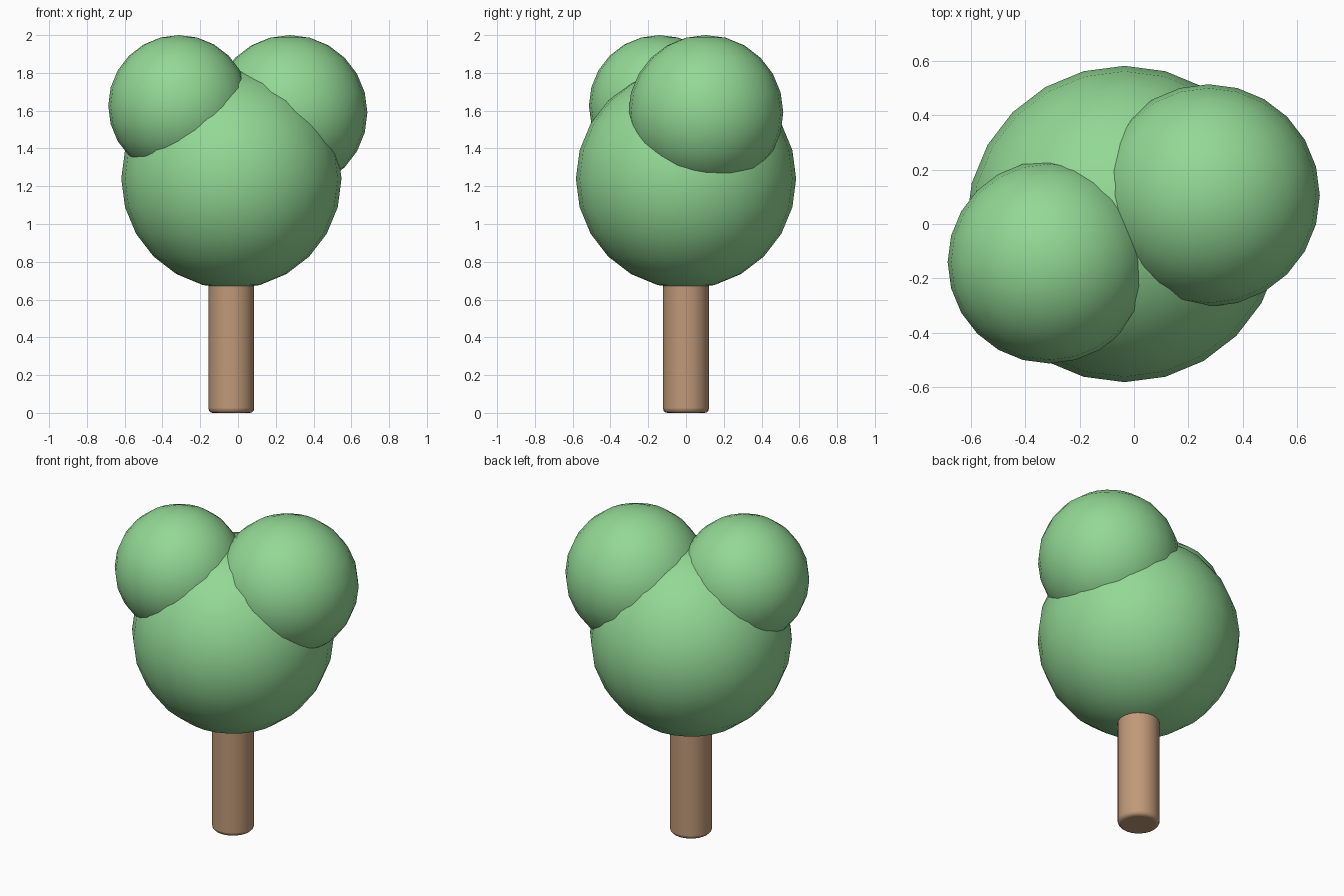
import bpy
import math

cube = bpy.data.objects.get("Cube")
if cube:
    bpy.data.objects.remove(cube, do_unlink=True)


def make_material(name, rgb):
    mat = bpy.data.materials.new(name)
    mat.use_nodes = True
    color = (*rgb, 1.0)
    mat.diffuse_color = color
    mat.node_tree.nodes["Principled BSDF"].inputs["Base Color"].default_value = color
    return mat


leaf_green = make_material("leaf green", (0.29, 0.69, 0.30))
bark_brown = make_material("bark brown", (0.53, 0.32, 0.19))


def add_foliage(name, center, radius):
    bpy.ops.mesh.primitive_uv_sphere_add(
        segments=24, ring_count=12, radius=radius, location=center)
    obj = bpy.context.object
    obj.name = name
    obj.data.materials.append(leaf_green)
    bpy.ops.object.shade_smooth()
    return obj


# Foliage: one large crown with two smaller clumps on top
add_foliage("main_crown", (-0.035, 0, 1.24), 0.583)
add_foliage("right_clump", (-0.313, -0.14, 1.626), 0.374)
add_foliage("left_clump", (0.275, 0.105, 1.59), 0.41)

# Trunk: cylinder with softly rounded ends, its top hidden in the crown
trunk_height = 0.85
bpy.ops.mesh.primitive_cylinder_add(
    vertices=24, radius=0.121, depth=trunk_height,
    location=(-0.035, 0, trunk_height / 2))
trunk = bpy.context.object
trunk.name = "trunk"
trunk.data.materials.append(bark_brown)
bevel = trunk.modifiers.new("rounded ends", "BEVEL")
bevel.width = 0.022
bevel.segments = 3
bevel.limit_method = 'ANGLE'
bevel.angle_limit = math.radians(40)
bpy.ops.object.shade_smooth_by_angle(angle=math.radians(40))
